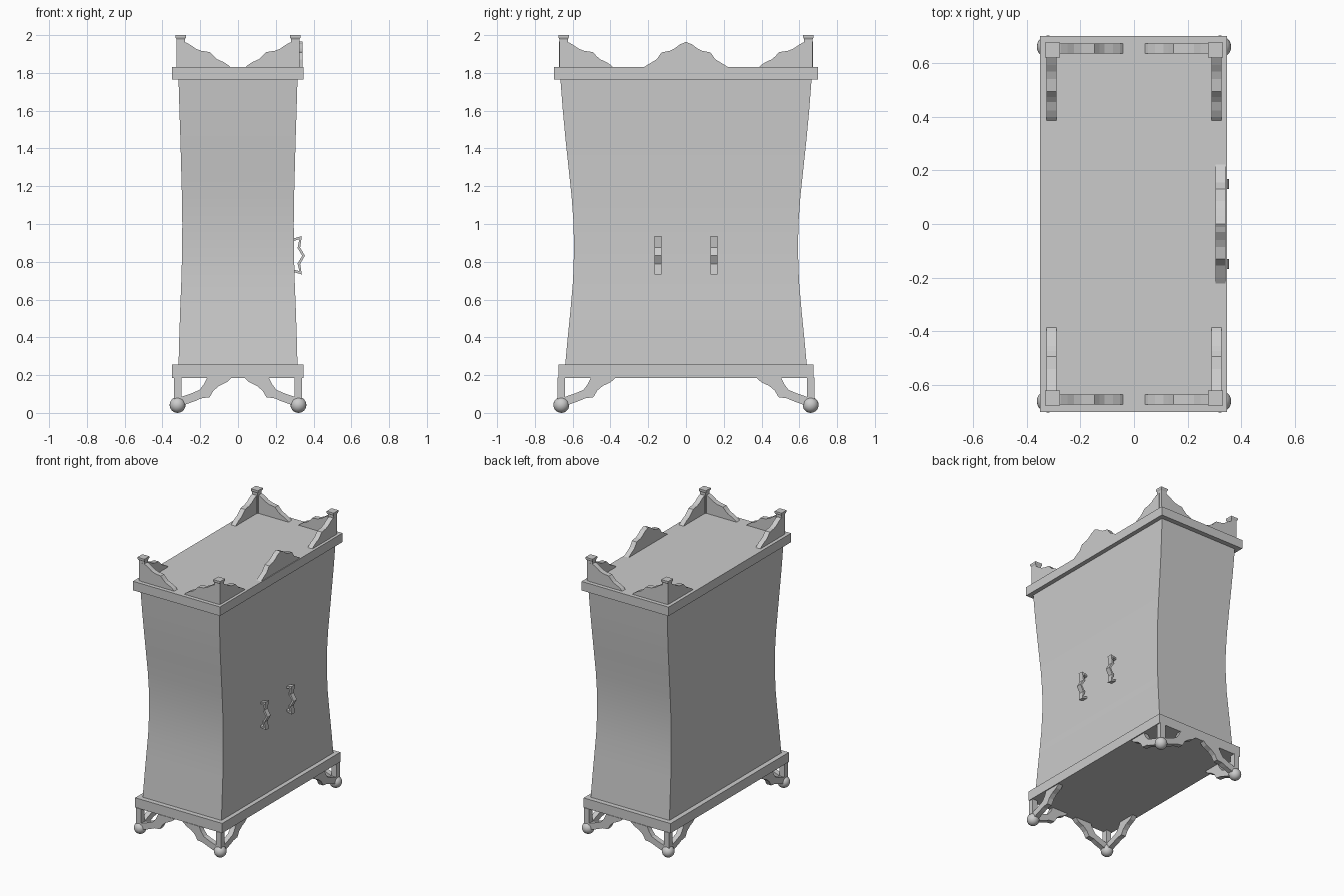
import bpy, bmesh
from math import pi
from mathutils import Vector

if "Cube" in bpy.data.objects:
    bpy.data.objects.remove(bpy.data.objects["Cube"])


def finish(name, bm):
    bmesh.ops.recalc_face_normals(bm, faces=bm.faces[:])
    me = bpy.data.meshes.new(name)
    bm.to_mesh(me)
    bm.free()
    ob = bpy.data.objects.new(name, me)
    bpy.context.collection.objects.link(ob)
    return ob


def smooth(ob, angle=0.6):
    bpy.ops.object.select_all(action='DESELECT')
    ob.select_set(True)
    bpy.context.view_layer.objects.active = ob
    bpy.ops.object.shade_smooth_by_angle(angle=angle)


def loft(name, rings):
    """Stack of centred rectangles: (cx, cy, half x, half y, z)."""
    bm = bmesh.new()
    prev = None
    for cx, cy, hx, hy, z in rings:
        ring = [bm.verts.new((cx + sx * hx, cy + sy * hy, z))
                for sx, sy in ((-1, -1), (1, -1), (1, 1), (-1, 1))]
        if prev:
            for i in range(4):
                j = (i + 1) % 4
                bm.faces.new((prev[i], prev[j], ring[j], ring[i]))
        else:
            bm.faces.new(ring)
        prev = ring
    bm.faces.new(prev)
    return finish(name, bm)


def plate(name, pts, axis, offset, thick):
    """Upright plate from (u, z) points; axis is the thickness direction."""
    bm = bmesh.new()
    a = offset - thick / 2
    vs = [bm.verts.new((a, u, z) if axis == 'x' else (u, a, z)) for u, z in pts]
    f = bm.faces.new(vs)
    ext = bmesh.ops.extrude_face_region(bm, geom=[f])
    move = Vector((thick, 0, 0)) if axis == 'x' else Vector((0, thick, 0))
    bmesh.ops.translate(bm, vec=move,
                        verts=[v for v in ext['geom'] if isinstance(v, bmesh.types.BMVert)])
    return finish(name, bm)


# Waisted cabinet body: (z, half width x, half length y)
body = [(0.25, .315, .640), (0.4, .311, .626), (0.55, .306, .611), (0.7, .300, .598),
        (0.85, .296, .593), (1.0, .295, .595), (1.15, .297, .606), (1.3, .301, .622),
        (1.45, .305, .638), (1.6, .310, .652), (1.77, .315, .665)]
smooth(loft("cabinet_body", [(0, 0, hx, hy, z) for z, hx, hy in body]))

# Base and top slabs
loft("base_slab", [(-.002, 0, .348, .675, .185), (-.002, 0, .348, .675, .255)])
loft("top_slab", [(-.002, 0, .348, .70, 1.765), (-.002, 0, .348, .70, 1.83)])

# Scalloped profiles: (distance inward from the corner, z)
crest = [(0, 1.825), (0, 1.965), (.03, 1.96), (.056, 1.945), (.08, 1.928), (.108, 1.917),
         (.155, 1.91), (.175, 1.888), (.193, 1.872), (.225, 1.858), (.25, 1.842), (.268, 1.825)]
bracket = [(0, .078), (.02, .085), (.075, .104), (.117, .122), (.138, .15), (.157, .187),
           (.288, .187), (.262, .163), (.22, .143), (.19, .118), (.17, .083),
           (.125, .077), (.096, .064), (.03, .04), (0, .035)]

for sx in (-1, 1):
    for sy in (-1, 1):
        tag = ("right" if sx > 0 else "left") + ("_back" if sy > 0 else "_front")
        # Corner post with flared cap, and its two crest wings
        px, py = .303 * sx, .648 * sy
        loft("crest_post_" + tag, [(px, py, .022, .022, 1.825), (px, py, .022, .022, 1.978),
                                   (px, py, .028, .028, 1.988), (px, py, .028, .028, 2.0)])
        plate("crest_wing_x_" + tag, [(px - sx * d, z) for d, z in crest], 'y', .653 * sy, .037)
        plate("crest_wing_y_" + tag, [(py - sy * d, z) for d, z in crest], 'x', .307 * sx, .037)
        # Leg post, ball foot and two curved brackets
        lx, ly = .32 * sx, .66 * sy
        loft("leg_post_" + tag, [(lx, ly, .02, .02, .05), (lx, ly, .02, .02, .187)])
        plate("leg_bracket_x_" + tag, [(lx - sx * d, z) for d, z in bracket], 'y', ly, .037)
        plate("leg_bracket_y_" + tag, [(ly - sy * d, z) for d, z in bracket], 'x', lx, .037)
        bpy.ops.mesh.primitive_uv_sphere_add(segments=20, ring_count=12, radius=.042,
                                             location=(lx, ly, .042))
        bpy.context.object.name = "ball_foot_" + tag
        bpy.ops.object.shade_smooth()

# Centre crest over the doors
half = [(.23, 1.825), (.2, 1.845), (.155, 1.872), (.13, 1.908), (.085, 1.917),
        (.06, 1.93), (.03, 1.952), (.012, 1.958)]
plate("centre_crest", half + [(0, 1.965)] + [(-u, z) for u, z in reversed(half)],
      'x', .322, .037)

# Zigzag door handles
outer = [(.285, .921), (.338, .936), (.329, .875), (.354, .832),
         (.329, .788), (.338, .733), (.285, .748)]
inner = [(.285, .762), (.325, .75), (.315, .79), (.340, .832),
         (.315, .873), (.325, .92), (.285, .907)]
for sy, side in ((-1, "front"), (1, "back")):
    plate("door_handle_" + side, outer + inner, 'y', .149 * sy, .037)
